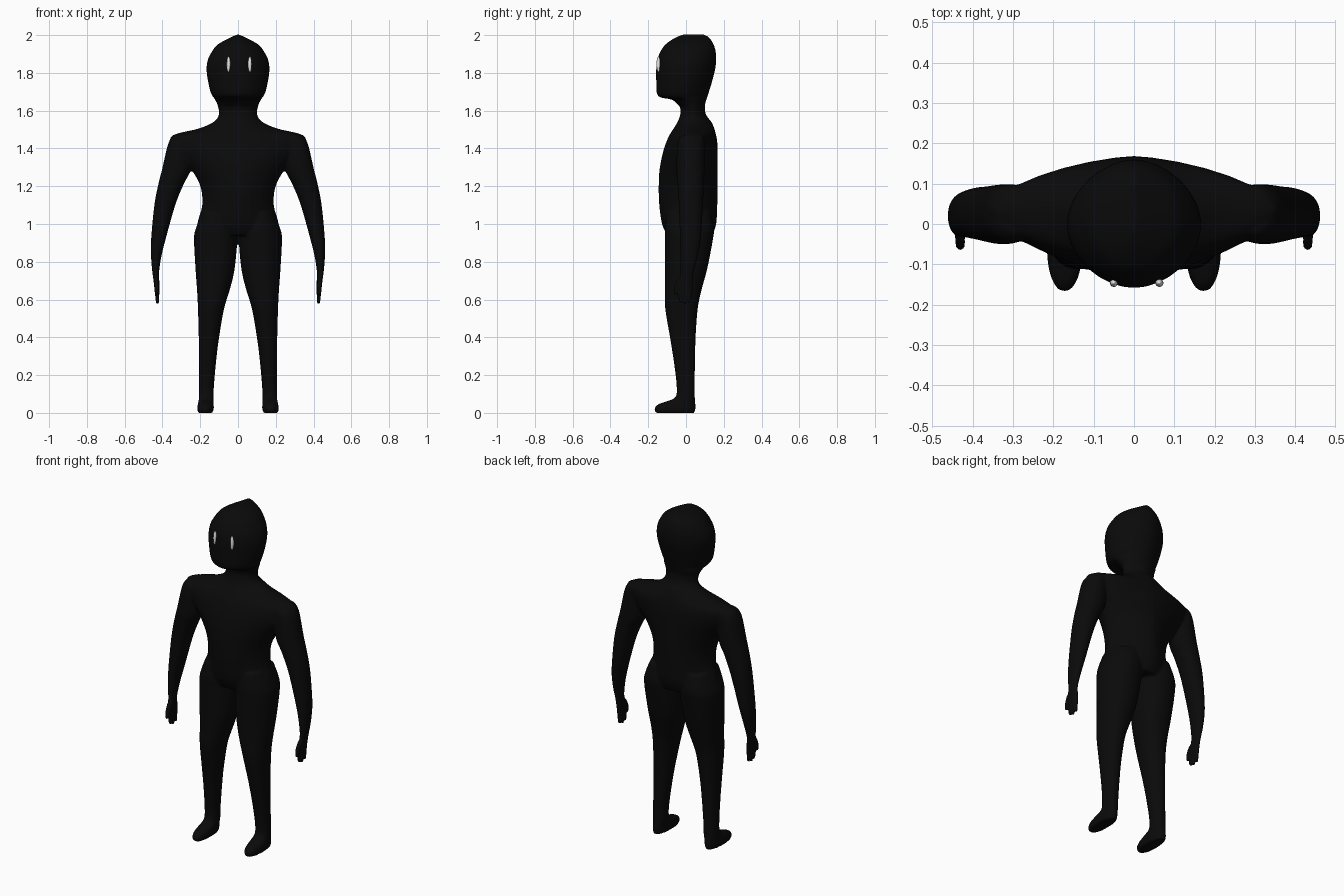
import bpy, bmesh, math
from mathutils import Vector

STEPS, SIDES = 5, 32


def material(name, rgb):
    m = bpy.data.materials.new(name)
    m.diffuse_color = (*rgb, 1)
    return m


black = material("matte black", (0.003, 0.003, 0.003))
white = material("eye white", (0.8, 0.8, 0.8))


def spline(rows):
    """Smooth the section table with a Catmull-Rom curve."""
    out = []
    for i in range(len(rows) - 1):
        a, b = rows[max(i - 1, 0)], rows[i]
        c, d = rows[i + 1], rows[min(i + 2, len(rows) - 1)]
        for s in range(STEPS):
            t = s / STEPS
            out.append([0.5 * (2 * q + (r - p) * t + (2 * p - 5 * q + 4 * r - u) * t * t
                               + (3 * q - p - 3 * r + u) * t ** 3)
                        for p, q, r, u in zip(a, b, c, d)])
    return out + [list(rows[-1])]


def loft(bm, rows, power, side=1):
    """Skin horizontal rings given as (z, x min, x max, y front, y back)."""
    rings = []
    for z, x0, x1, y0, y1 in spline(rows):
        ring = []
        for k in range(SIDES):
            a = 2 * math.pi * k / SIDES
            c, s = math.cos(a), math.sin(a)
            u = math.copysign(abs(c) ** (2 / power), c)
            v = math.copysign(abs(s) ** (2 / power), s)
            ring.append(bm.verts.new((side * ((x0 + x1) / 2 + u * (x1 - x0) / 2),
                                      (y0 + y1) / 2 + v * (y1 - y0) / 2, z)))
        rings.append(ring)
    faces = [bm.faces.new(rings[0]), bm.faces.new(rings[-1])]
    for r, q in zip(rings, rings[1:]):
        for k in range(SIDES):
            n = (k + 1) % SIDES
            faces.append(bm.faces.new((r[k], r[n], q[n], q[k])))
    bmesh.ops.recalc_face_normals(bm, faces=faces)


# Half width and front / back depth of torso and neck, then head
torso = [(0.94, .19, -.10, .14), (1.0, .215, -.127, .16), (1.1, .19, -.142, .166),
         (1.2, .20, -.145, .168), (1.29, .25, -.14, .168), (1.38, .33, -.122, .168),
         (1.44, .36, -.102, .165), (1.475, .335, -.085, .158), (1.505, .21, -.066, .15),
         (1.54, .13, -.045, .135), (1.575, .103, -.032, .108), (1.61, .104, -.03, .10),
         (1.65, .115, -.05, .104)]
head = [(1.63, .107, -.04, .10), (1.658, .122, -.075, .108), (1.672, .132, -.14, .113),
        (1.70, .146, -.156, .122), (1.76, .16, -.158, .14), (1.82, .167, -.158, .155),
        (1.87, .16, -.152, .16), (1.91, .14, -.137, .158), (1.95, .108, -.11, .147),
        (1.985, .045, -.06, .125), (2.003, .004, -.02, .10)]
leg = [(1.06, .03, .19, -.10, .13), (0.98, .004, .222, -.112, .148), (0.92, .003, .233, -.112, .143),
       (0.76, .018, .225, -.112, .112), (0.65, .044, .217, -.112, .082),
       (0.55, .074, .212, -.11, .062), (0.4, .10, .208, -.085, .051),
       (0.28, .115, .206, -.066, .048), (0.15, .127, .206, -.05, .046),
       (0.085, .129, .207, -.055, .047), (0.062, .129, .209, -.10, .048),
       (0.045, .129, .213, -.148, .05), (0.022, .128, .216, -.168, .05),
       (0.0, .135, .21, -.16, .046)]
arm = [(1.472, .25, .335, -.02, .09), (1.43, .24, .368, -.045, .098), (1.29, .25, .402, -.05, .098),
       (1.21, .288, .422, -.045, .094), (1.1, .332, .443, -.038, .09),
       (0.92, .383, .46, -.032, .078), (0.82, .407, .46, -.03, .06),
       (0.74, .418, .453, -.03, .04), (0.69, .416, .446, -.043, .037),
       (0.64, .415, .441, -.045, .035), (0.625, .417, .438, -.04, .03)]

bm = bmesh.new()
loft(bm, [(z, -w, w, f, b) for z, w, f, b in torso], 1.65)
loft(bm, [(z, -w, w, f, b) for z, w, f, b in head], 1.85)
for side in (-1, 1):
    loft(bm, leg, 2.15, side)
    loft(bm, arm, 2.1, side)
    # Fingers, then the thumb in front
    for y, tip in ((-.03, .585), (-.006, .575), (.018, .585)):
        loft(bm, [(.66, .417, .441, y - .011, y + .011), (.61, .416, .439, y - .011, y + .011),
                  (tip, .419, .434, y - .007, y + .007)], 2, side)
    loft(bm, [(.71, .42, .444, -.045, -.015), (.67, .418, .443, -.062, -.036),
              (.625, .421, .44, -.066, -.046)], 2, side)

# Body: parts fused into one smooth skin
mesh = bpy.data.meshes.new("body")
bm.to_mesh(mesh)
bm.free()
body = bpy.data.objects.new("body", mesh)
bpy.context.collection.objects.link(body)
mesh.materials.append(black)
fuse = body.modifiers.new("fuse", 'REMESH')
fuse.mode = 'VOXEL'
fuse.voxel_size = 0.007
fuse.use_smooth_shade = True
soft = body.modifiers.new("soften", 'SMOOTH')
soft.factor = 0.5
soft.iterations = 4

# Eyes: slim upright ovals on the face
for name, x in (("right_eye", -.05), ("left_eye", .063)):
    bpy.ops.mesh.primitive_uv_sphere_add(segments=16, ring_count=10, radius=1,
                                         location=(x, -.146, 1.846))
    eye = bpy.context.object
    eye.name = name
    eye.scale = (.01, .01, .042)
    eye.data.materials.append(white)
    bpy.ops.object.shade_smooth()
